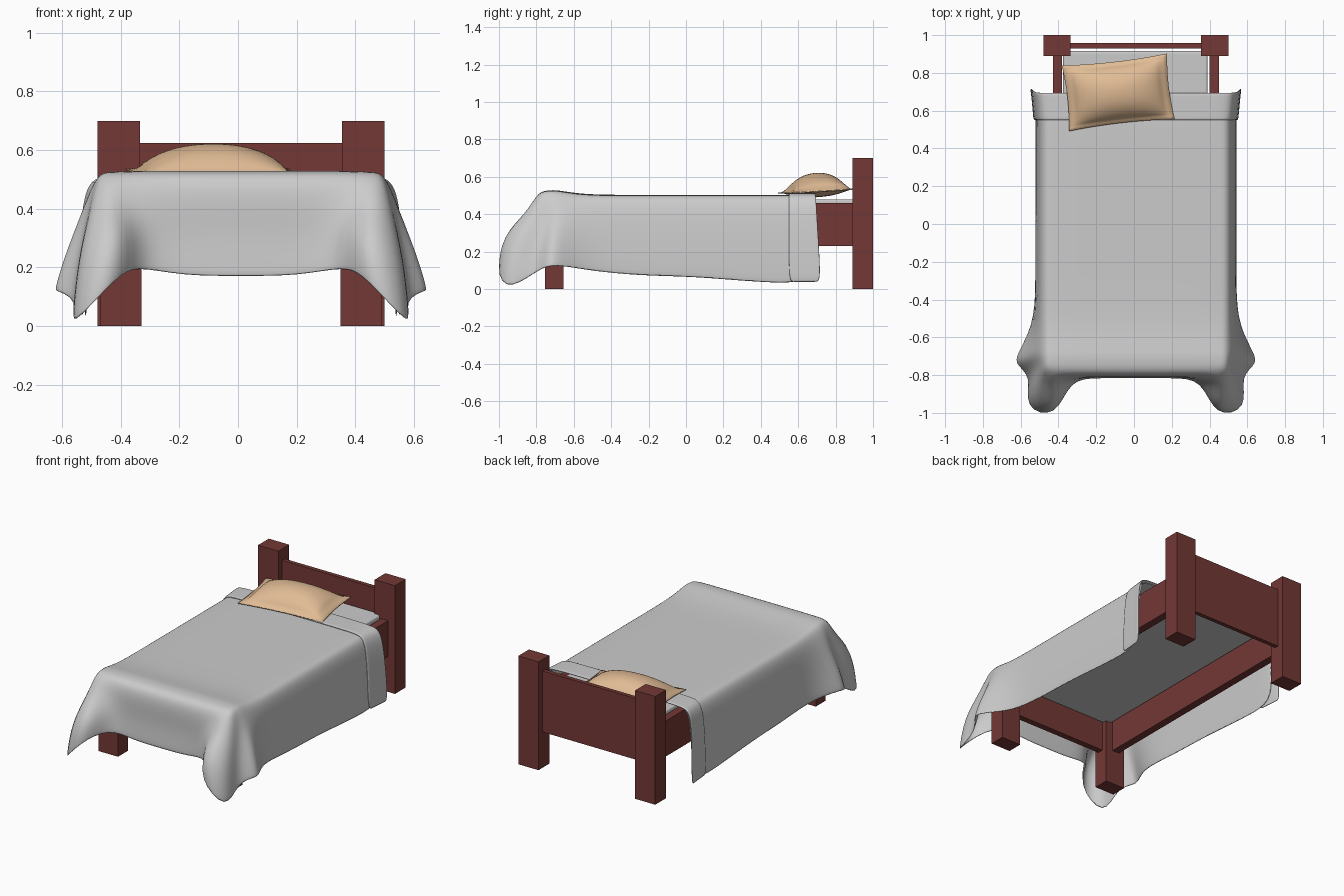
import bpy, bmesh, math

if "Cube" in bpy.data.objects:
    bpy.data.objects.remove(bpy.data.objects["Cube"])

CX = 0.01  # bed centre line


def material(name, col):
    m = bpy.data.materials.new(name)
    m.diffuse_color = (*col, 1)
    m.use_nodes = True
    m.node_tree.nodes["Principled BSDF"].inputs["Base Color"].default_value = m.diffuse_color
    return m


WOOD = material("red_wood", (0.17, 0.04, 0.035))
TAN = material("tan_fabric", (0.75, 0.50, 0.30))


def make_object(name, bm, mat=None, smooth=False):
    me = bpy.data.meshes.new(name)
    bm.to_mesh(me)
    bm.free()
    ob = bpy.data.objects.new(name, me)
    bpy.context.collection.objects.link(ob)
    if mat:
        me.materials.append(mat)
    for p in me.polygons:
        p.use_smooth = smooth
    return ob


def box(name, x, y, z, mat=None, bevel=0.0):
    bm = bmesh.new()
    bmesh.ops.create_cube(bm, size=1)
    for v in bm.verts:
        for i, (a, b) in enumerate((x, y, z)):
            v.co[i] = a + (v.co[i] + 0.5) * (b - a)
        v.co.x += CX
    ob = make_object(name, bm, mat)
    if bevel:
        mod = ob.modifiers.new("bevel", "BEVEL")
        mod.width, mod.segments = bevel, 3
    return ob


def cloth(name, grids, thickness):
    """Join grids of points into one soft sheet."""
    bm = bmesh.new()
    for g in grids:
        vs = [[bm.verts.new((x + CX, y, z)) for x, y, z in row] for row in g]
        for r, s in zip(vs, vs[1:]):
            for k in range(len(r) - 1):
                bm.faces.new((r[k], r[k + 1], s[k + 1], s[k]))
    bmesh.ops.remove_doubles(bm, verts=bm.verts, dist=1e-4)
    bmesh.ops.recalc_face_normals(bm, faces=bm.faces)
    ob = make_object(name, bm, None, True)
    mod = ob.modifiers.new("thickness", "SOLIDIFY")
    mod.thickness, mod.offset = thickness, 0
    ob.modifiers.new("soften", "SUBSURF").levels = 2
    ob.modifiers["soften"].render_levels = 2
    return ob


def mirror(p):
    return (-p[0], p[1], p[2])


# Wooden frame
for s, side in ((1, "right"), (-1, "left")):
    def span(a, b):
        return tuple(sorted((s * a, s * b)))
    box("head_post_" + side, span(0.345, 0.49), (0.89, 1.0), (0, 0.70), WOOD)
    box("foot_post_" + side, span(0.34, 0.48), (-0.755, -0.655), (0, 0.46), WOOD)
    box("side_rail_" + side, span(0.39, 0.44), (-0.70, 0.90), (0.23, 0.46), WOOD)
box("headboard", (-0.35, 0.35), (0.93, 0.957), (0.23, 0.625), WOOD)
box("footboard", (-0.35, 0.35), (-0.73, -0.69), (0.23, 0.48), WOOD)
box("mattress", (-0.385, 0.38), (-0.69, 0.915), (0.42, 0.48), None, 0.012)

# Blanket: half of its rim, each station runs from top edge down to hem
stations = []
for y, hem in ((0.69, 0.02), (0.44, 0.025), (0.2, 0.045), (0, 0.06),
               (-0.25, 0.065), (-0.5, 0.09)):
    stations.append([(0.485, y, 0.495), (0.512, y, 0.43),
                     (0.525, y, 0.25), (0.53, y, hem)])
# Folds around the foot corner
stations += [
    [(0.485, -0.62, 0.508), (0.525, -0.63, 0.42), (0.575, -0.66, 0.27), (0.61, -0.66, 0.12)],
    [(0.49, -0.69, 0.52), (0.535, -0.70, 0.40), (0.61, -0.73, 0.24), (0.655, -0.74, 0.12)],
    [(0.49, -0.73, 0.52), (0.515, -0.75, 0.38), (0.53, -0.79, 0.22), (0.545, -0.80, 0.09)],
    [(0.485, -0.775, 0.515), (0.515, -0.83, 0.38), (0.575, -0.95, 0.23), (0.60, -0.98, -0.04)],
    [(0.44, -0.79, 0.515), (0.46, -0.87, 0.40), (0.41, -1.02, 0.30), (0.42, -1.03, 0.17)],
    [(0.39, -0.795, 0.515), (0.38, -0.81, 0.42), (0.36, -0.81, 0.31), (0.355, -0.82, 0.20)],
]
CORNER = 9
for x in (0.2, 0.0):
    stations.append([(x, -0.795, 0.515), (x, -0.81, 0.43),
                     (x, -0.80, 0.31), (x, -0.815, 0.165)])
skirt = stations + [[mirror(p) for p in st] for st in stations[-2::-1]]
front = [st[0] for st in stations[CORNER:]]
front += [mirror(p) for p in front[-2::-1]]
top = []
for st in stations[:CORNER]:
    ex, ey, ez = st[0]
    top.append([(p[0] * ex / front[0][0], ey,
                 ez + 0.004 * (abs(p[0]) < 0.4)) for p in front])
top.append(front)
cloth("blanket", [skirt, top], 0.01)

# Turned-over band at the head end of the blanket
half = [(0.0, 0.509), (0.25, 0.509), (0.45, 0.508), (0.495, 0.495),
        (0.521, 0.43), (0.534, 0.25), (0.541, 0.03)]
profile = [(-x, z) for x, z in half[:0:-1]] + half
band = []
for y, grow in ((0.55, 0.995), (0.57, 1.0), (0.62, 1.01), (0.67, 1.02), (0.695, 1.03)):
    t = (y - 0.55) / 0.145
    band.append([(x * grow, y + 0.03 * t * (0.5 - z) / 0.5, z) for x, z in profile])
cloth("blanket_fold", [band], 0.012)

# Pillow: puffed centre, flat flange, pulled-out corners
bm = bmesh.new()
bmesh.ops.create_cube(bm, size=2)
bmesh.ops.subdivide_edges(bm, edges=bm.edges, cuts=23, use_grid_fill=True)
bmesh.ops.delete(bm, geom=[f for f in bm.faces if abs(f.normal.z) < 0.5],
                 context="FACES")
ang = math.radians(6.5)
for v in bm.verts:
    u, w, side = v.co
    a, b = min(1, abs(u) / 0.92), min(1, abs(w) / 0.9)
    puff = ((1 - a ** 2.2) * (1 - b ** 2.2)) ** 0.65
    x = 0.281 * u * (0.96 + 0.04 * w * w)
    y = 0.175 * w * (0.93 + 0.07 * u * u)
    z = 0.524 + 0.06 * y + side * (0.003 + (0.094 if side > 0 else 0.03) * puff)
    v.co = (-0.084 + x * math.cos(ang) - y * math.sin(ang),
            0.697 + x * math.sin(ang) + y * math.cos(ang), z)
rim = [e for e in bm.edges if e.is_boundary]
bmesh.ops.bridge_loops(bm, edges=rim)
bmesh.ops.recalc_face_normals(bm, faces=bm.faces)
make_object("pillow", bm, TAN, True)
